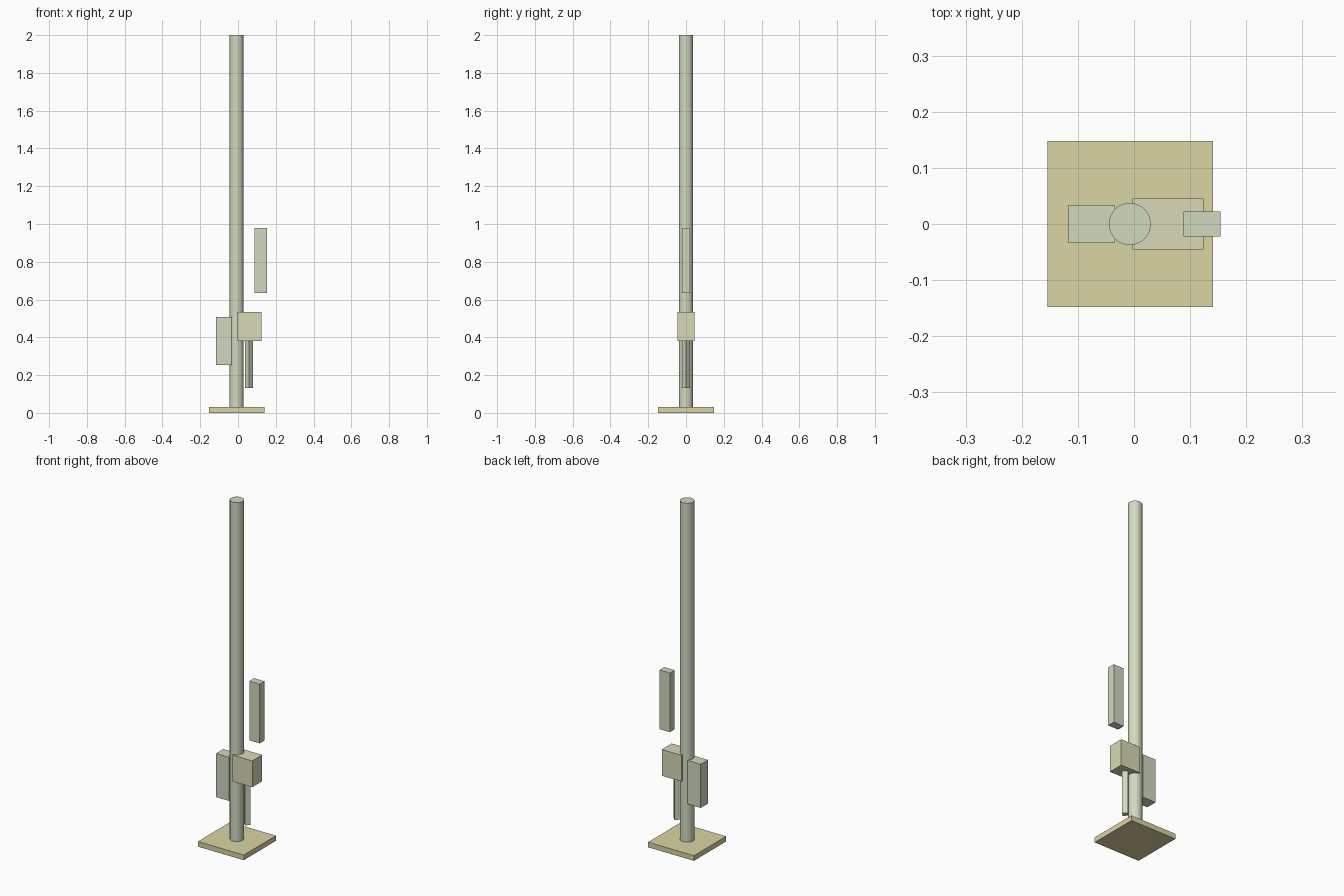
import bpy
import math

if "Cube" in bpy.data.objects:
    bpy.data.objects.remove(bpy.data.objects["Cube"])


def material(name, rgb):
    mat = bpy.data.materials.new(name)
    mat.diffuse_color = (*rgb, 1)
    mat.use_nodes = True
    mat.node_tree.nodes["Principled BSDF"].inputs["Base Color"].default_value = mat.diffuse_color
    return mat


tan = material("tan", (0.70, 0.66, 0.37))
beige = material("beige", (0.69, 0.70, 0.47))
sage = material("sage", (0.63, 0.70, 0.52))


def box(name, x0, x1, depth, z0, z1, mat):
    bpy.ops.mesh.primitive_cube_add(size=1, location=((x0 + x1) / 2, 0, (z0 + z1) / 2))
    ob = bpy.context.object
    ob.name = name
    ob.scale = (x1 - x0, depth, z1 - z0)
    bpy.ops.object.transform_apply(location=False, rotation=False, scale=True)
    ob.data.materials.append(mat)
    return ob


def prism(name, x, radius, z0, z1, sides, mat):
    bpy.ops.mesh.primitive_cylinder_add(vertices=sides, radius=radius, depth=z1 - z0,
                                        location=(x, 0, (z0 + z1) / 2))
    ob = bpy.context.object
    ob.name = name
    ob.data.materials.append(mat)
    return ob


# Square ground plate
box("base_plate", -0.1545, 0.1405, 0.295, 0, 0.03, tan)

# Tall round mast
prism("pole", -0.0075, 0.0375, 0.03, 2.0, 32, sage)
bpy.ops.object.shade_smooth_by_angle(angle=math.radians(30))

# Boxes mounted around the mast
box("left_cabinet", -0.1175, -0.034, 0.066, 0.254, 0.508, sage)
box("right_cabinet", -0.003, 0.124, 0.091, 0.381, 0.534, beige)
box("upper_panel", 0.088, 0.1545, 0.0445, 0.635, 0.979, sage)

# Diamond-section conduit under the right cabinet
prism("conduit", 0.059, 0.021, 0.132, 0.382, 4, sage)
